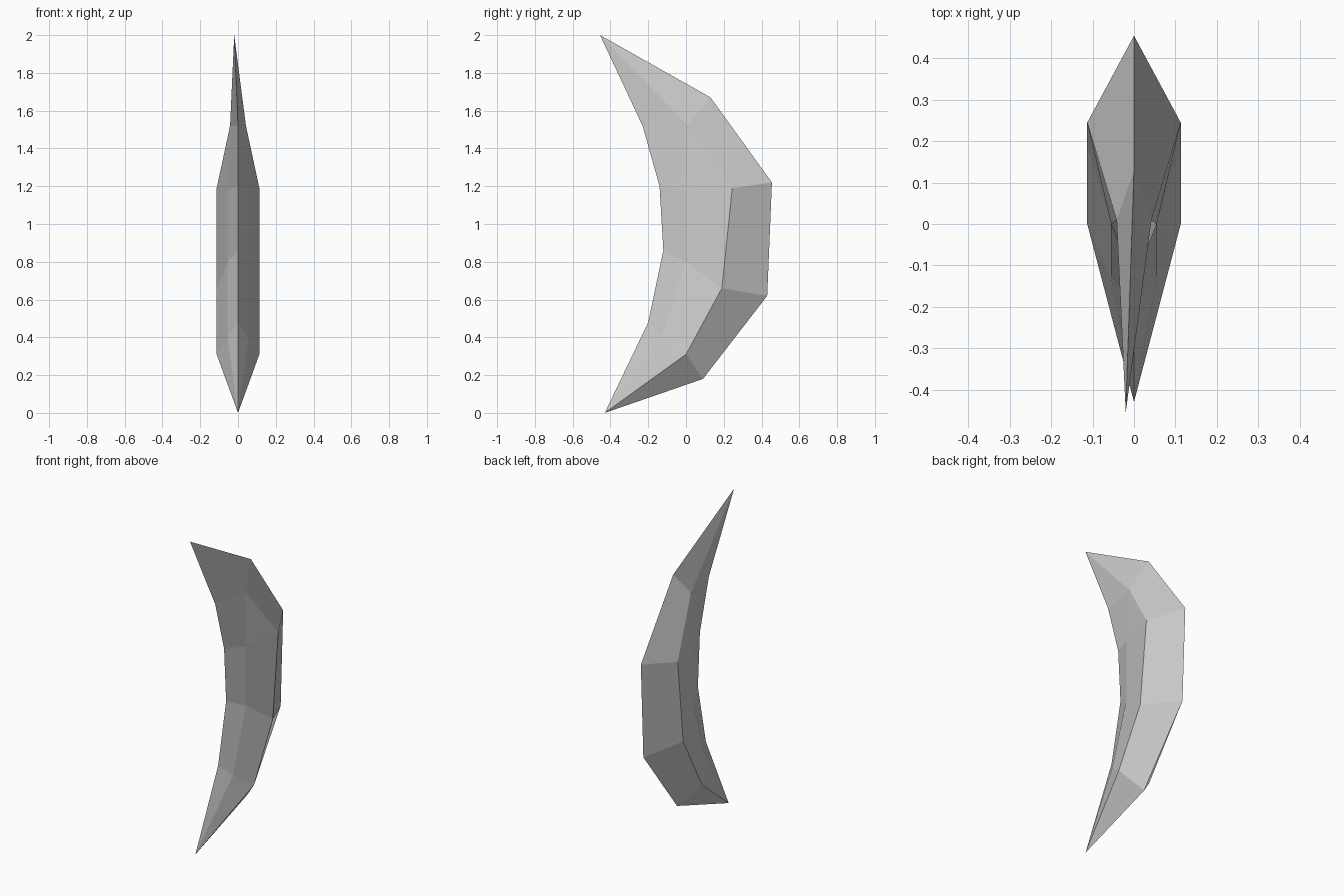
import bpy, bmesh

if "Cube" in bpy.data.objects:
    bpy.data.objects.remove(bpy.data.objects["Cube"], do_unlink=True)

# Single grey stone-like colour
grey = bpy.data.materials.new("plain_grey")
grey.use_nodes = True
colour = (0.6, 0.6, 0.6, 1.0)
grey.diffuse_color = colour
bsdf = next(n for n in grey.node_tree.nodes if n.type == "BSDF_PRINCIPLED")
bsdf.inputs["Base Color"].default_value = colour

# Half cross-sections from lower tip to upper tip:
# inner edge, inner facet, widest ridge, outer edge
low_tip = (0, -0.43, 0)
high_tip = (0, -0.455, 2.0)
high_ridge = (0.042, 0.01, 1.52)
sections = [
    [low_tip] * 4,
    [(0, -0.2, 0.48), (0.055, -0.13, 0.4), (0.113, 0, 0.31), (0, 0.09, 0.18)],
    [(0, -0.12, 0.86), (0.055, 0, 0.8), (0.113, 0.19, 0.66), (0, 0.43, 0.62)],
    [(0, -0.14, 1.2), (0.055, 0, 1.18), (0.113, 0.245, 1.19), (0, 0.455, 1.22)],
    [(0, -0.23, 1.52), high_ridge, high_ridge, (0, 0.13, 1.67)],
    [high_tip] * 4,
]

# Skin both halves; shared corners collapse quads to triangles
bm = bmesh.new()
corners = {}


def corner(point, side):
    key = (point[0] * side, point[1], point[2])
    if key not in corners:
        corners[key] = bm.verts.new(key)
    return corners[key]


for side in (1, -1):
    for low, high in zip(sections, sections[1:]):
        for i in range(3):
            ring = [corner(p, side) for p in (low[i], low[i + 1], high[i + 1], high[i])]
            ring = list(dict.fromkeys(ring))
            if len(ring) > 2:
                bm.faces.new(ring)

# The upper tip bends slightly sideways
corners[high_tip].co.x = -0.02
bmesh.ops.recalc_face_normals(bm, faces=bm.faces)

mesh = bpy.data.meshes.new("crescent_blade")
bm.to_mesh(mesh)
bm.free()
mesh.materials.append(grey)
blade = bpy.data.objects.new("crescent_blade", mesh)
bpy.context.collection.objects.link(blade)
